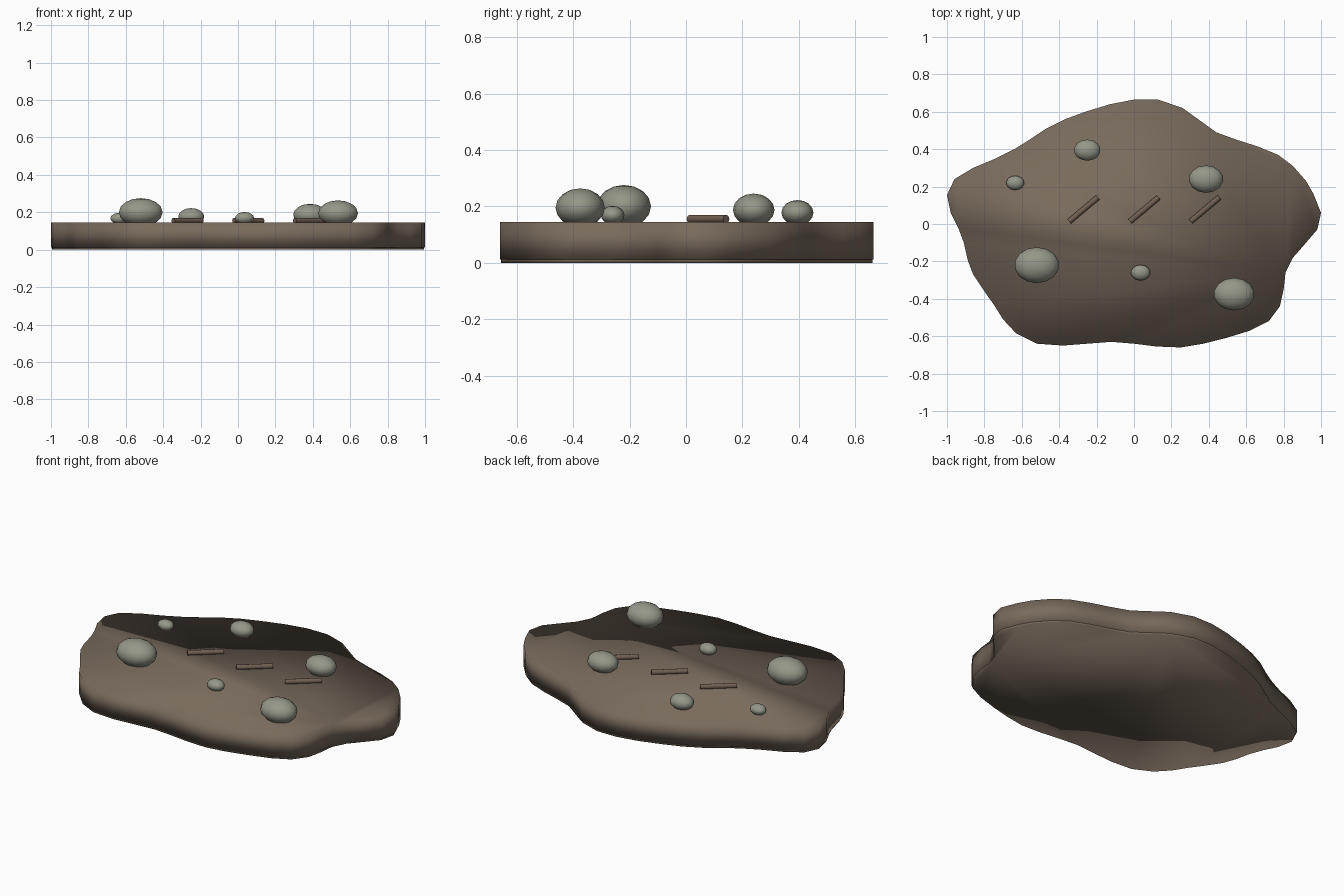
import bpy, bmesh, math

cube = bpy.data.objects.get("Cube")
if cube:
    bpy.data.objects.remove(cube, do_unlink=True)


def make_material(name, colour):
    mat = bpy.data.materials.new(name)
    mat.use_nodes = True
    mat.diffuse_color = (*colour, 1)
    mat.node_tree.nodes["Principled BSDF"].inputs["Base Color"].default_value = (*colour, 1)
    return mat


earth = make_material("brown earth", (0.19, 0.145, 0.108))
stone = make_material("grey green stone", (0.30, 0.31, 0.245))
wood = make_material("reddish brown wood", (0.165, 0.115, 0.085))

# Outline of the ground patch, counterclockwise from the right tip
OUTLINE = [
    (1, .06), (.96, .16), (.92, .23), (.85, .31), (.77, .37), (.66, .415),
    (.55, .45), (.44, .49), (.35, .555), (.26, .62), (.13, .665), (0, .665),
    (-.13, .64), (-.26, .6), (-.37, .56), (-.47, .51), (-.56, .45), (-.64, .4),
    (-.74, .35), (-.86, .3), (-.96, .24), (-1, .155), (-.98, .06), (-.94, -.02),
    (-.91, -.1), (-.89, -.19), (-.86, -.27), (-.8, -.36), (-.75, -.43), (-.7, -.51),
    (-.63, -.585), (-.52, -.64), (-.38, -.65), (-.25, -.64), (-.12, -.63), (0, -.64),
    (.12, -.655), (.25, -.66), (.37, -.64), (.49, -.61), (.62, -.57), (.72, -.52),
    (.78, -.44), (.8, -.35), (.81, -.26), (.85, -.18), (.92, -.1), (.98, -.03),
]
GROUND = 0.145


def finish(name, bm, mat):
    """Turn a bmesh into a smooth shaded object with one material."""
    bmesh.ops.recalc_face_normals(bm, faces=bm.faces[:])
    for face in bm.faces:
        face.smooth = True
    mesh = bpy.data.meshes.new(name)
    bm.to_mesh(mesh)
    bm.free()
    mesh.materials.append(mat)
    obj = bpy.data.objects.new(name, mesh)
    bpy.context.collection.objects.link(obj)
    return obj


def make_slab(name, scale, bottom, top):
    """Extrude the outline between two heights."""
    bm = bmesh.new()
    base = bm.faces.new([bm.verts.new((x * scale, y * scale, bottom)) for x, y in OUTLINE])
    extruded = bmesh.ops.extrude_face_region(bm, geom=[base], use_keep_orig=True)
    for item in extruded["geom"]:
        if isinstance(item, bmesh.types.BMVert):
            item.co.z = top
    return finish(name, bm, mat=earth)


# Ground patch with a slightly smaller underside
make_slab("ground_slab", 1, 0.012, GROUND)
make_slab("ground_underside", 0.994, 0, 0.02)

# Flattened stones, half sunk: x, y, radius
STONES = [
    (-.52, -.22, .12), (.535, -.375, .109), (.385, .24, .092),
    (-.25, .395, .071), (.035, -.26, .052), (-.635, .22, .048),
]
for i, (x, y, radius) in enumerate(STONES):
    bm = bmesh.new()
    bmesh.ops.create_uvsphere(bm, u_segments=14, v_segments=8, radius=radius)
    obj = finish(f"stone_{i + 1}", bm, stone)
    obj.scale = (1, 0.8, 0.63)
    obj.location = (x, y, GROUND + radius * 0.46)

# Three parallel twigs lying on the ground
for i in range(3):
    bm = bmesh.new()
    bmesh.ops.create_cone(bm, cap_ends=True, segments=8, radius1=0.015,
                          radius2=0.015, depth=0.2)
    obj = finish(f"twig_{i + 1}", bm, wood)
    for face in obj.data.polygons:
        face.use_smooth = len(face.vertices) == 4
    obj.rotation_euler = (0, math.pi / 2, math.radians(40))
    obj.location = (-0.27 + i * 0.325, 0.078, GROUND + 0.01)
